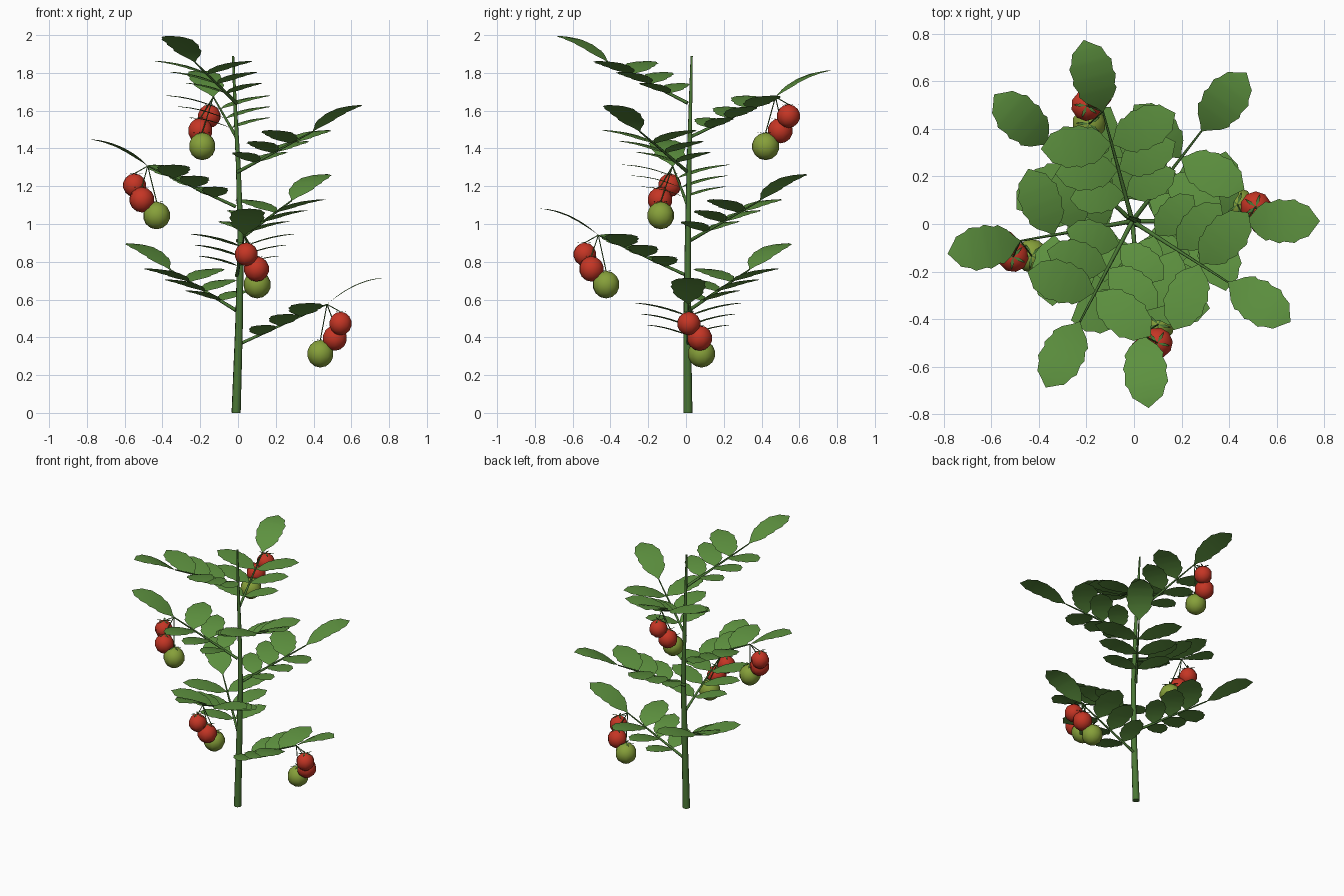
import bpy, bmesh, math
from mathutils import Vector, Matrix

cube = bpy.data.objects.get("Cube")
if cube:
    bpy.data.objects.remove(cube, do_unlink=True)


def material(name, rgb):
    m = bpy.data.materials.new(name)
    m.use_nodes = True
    m.diffuse_color = (*rgb, 1)
    bsdf = m.node_tree.nodes["Principled BSDF"]
    bsdf.inputs["Base Color"].default_value = (*rgb, 1)
    bsdf.inputs["Roughness"].default_value = 0.8
    return m


LEAF = material("leaf green", (0.11, 0.285, 0.05))
STEM = material("stem green", (0.07, 0.185, 0.036))
RED = material("ripe red", (0.56, 0.036, 0.018))
UNRIPE = material("unripe green", (0.24, 0.35, 0.042))


def finish(name, bm, mat, matrix):
    me = bpy.data.meshes.new(name)
    for f in bm.faces:
        f.smooth = True
    bm.to_mesh(me)
    bm.free()
    me.materials.append(mat)
    ob = bpy.data.objects.new(name, me)
    ob.matrix_world = matrix
    bpy.context.collection.objects.link(ob)


def tubes(name, paths, matrix, resolution=1):
    """Tapered tubes; each path is a list of (point, radius)."""
    cu = bpy.data.curves.new(name, "CURVE")
    cu.dimensions = "3D"
    cu.bevel_depth = 1
    cu.bevel_resolution = resolution
    cu.use_fill_caps = True
    for path in paths:
        sp = cu.splines.new("POLY")
        sp.points.add(len(path) - 1)
        for p, (co, r) in zip(sp.points, path):
            p.co = (*co, 1)
            p.radius = r
    cu.materials.append(STEM)
    ob = bpy.data.objects.new(name, cu)
    ob.matrix_world = matrix
    bpy.context.collection.objects.link(ob)


# Scalloped leaf outline: (distance along, half width)
OUTLINE = [(0, 0.03), (0.07, 0.25), (0.16, 0.62), (0.27, 0.88), (0.32, 0.83),
           (0.45, 1), (0.51, 0.92), (0.66, 0.98), (0.72, 0.83), (0.85, 0.68),
           (0.89, 0.48), (1, 0)]


def add_leaf(bm, origin, along, length, arch):
    side = UP.cross(along).normalized()
    rows = []
    for t, w in OUTLINE:
        mid = origin + along * length * t + UP * length * arch * (2 * t - t * t)
        half = w * length * 0.3
        drop = UP * half * 0.05
        rows.append([bm.verts.new(mid + side * half - drop),
                     bm.verts.new(mid),
                     bm.verts.new(mid - side * half - drop)])
    for a, b in zip(rows, rows[1:]):
        for i in (0, 1):
            f = bm.faces.new((a[i], a[i + 1], b[i + 1], b[i]))
            f.normal_update()
            if f.normal.z < 0:
                f.normal_flip()


def add_calyx(bm, centre, radius):
    top = centre + UP * radius
    for k in range(5):
        rot = Matrix.Rotation(math.tau * k / 5, 3, "Z")
        kite = [(0, 0, 0.003), (0.028, -0.007, 0), (0.058, 0, -0.002), (0.028, 0.007, 0)]
        bm.faces.new([bm.verts.new(top + rot @ Vector(p)) for p in kite])


BASE, END = Vector((0.005, 0, 0)), Vector((0.478, 0, 0.215))
UP = Vector((0, 0, 1))
SWEEP = math.radians(11)
# Fruit cluster: centre, radius, material
FRUITS = [((0.55, 0.003, 0.113), 0.062, RED),
          ((0.52, 0.06, 0.036), 0.067, RED),
          ((0.443, 0.07, -0.047), 0.073, UNRIPE)]

# Main stem
tubes("main_stem", [[((-0.01, 0.01, 0), 0.025), ((0.005, 0.006, 0.45), 0.021),
                     ((0.014, 0.01, 0.9), 0.017), ((0.002, 0.016, 1.3), 0.013),
                     ((-0.014, 0.023, 1.6), 0.01), ((-0.026, 0.03, 1.89), 0.006)]],
      Matrix(), 2)

# Branches spiral up the stem; every second one bears fruit
for i in range(8):
    turn = Matrix.Rotation(math.radians(137.5) * i, 4, "Z")
    place = Matrix.Translation((-0.007, 0.012, 0.36 + 0.183 * i)) @ turn
    tubes(f"branch_{i + 1}", [[(BASE, 0.01), (END, 0.004)]], place)

    # Terminal leaf and three pairs of level, slightly swept leaflets
    bm = bmesh.new()
    add_leaf(bm, END, Vector((1, 0, 0)), 0.312, 0.45)
    for k in range(3):
        root = BASE.lerp(END, 0.23 + 0.235 * k)
        for s in (-1, 1):
            along = Vector((math.sin(SWEEP), s * math.cos(SWEEP), 0))
            add_leaf(bm, root, along, 0.235 + 0.032 * k, 0.24)
    finish(f"leaves_{i + 1}", bm, LEAF, place)

    if i % 2:
        continue
    # Fruit cluster hanging from the branch end
    stalks, calyx = [], bmesh.new()
    for k, (centre, radius, mat) in enumerate(FRUITS):
        centre = Vector(centre)
        bm = bmesh.new()
        bmesh.ops.create_uvsphere(bm, u_segments=10, v_segments=7, radius=radius,
                                  matrix=Matrix.Translation(centre))
        finish(f"fruit_{i + 1}_{k + 1}", bm, mat, place)
        add_calyx(calyx, centre, radius)
        stalks.append([(END, 0.003), (centre + UP * radius, 0.003)])
    finish(f"calyxes_{i + 1}", calyx, STEM, place)
    tubes(f"fruit_stalks_{i + 1}", stalks, place)
